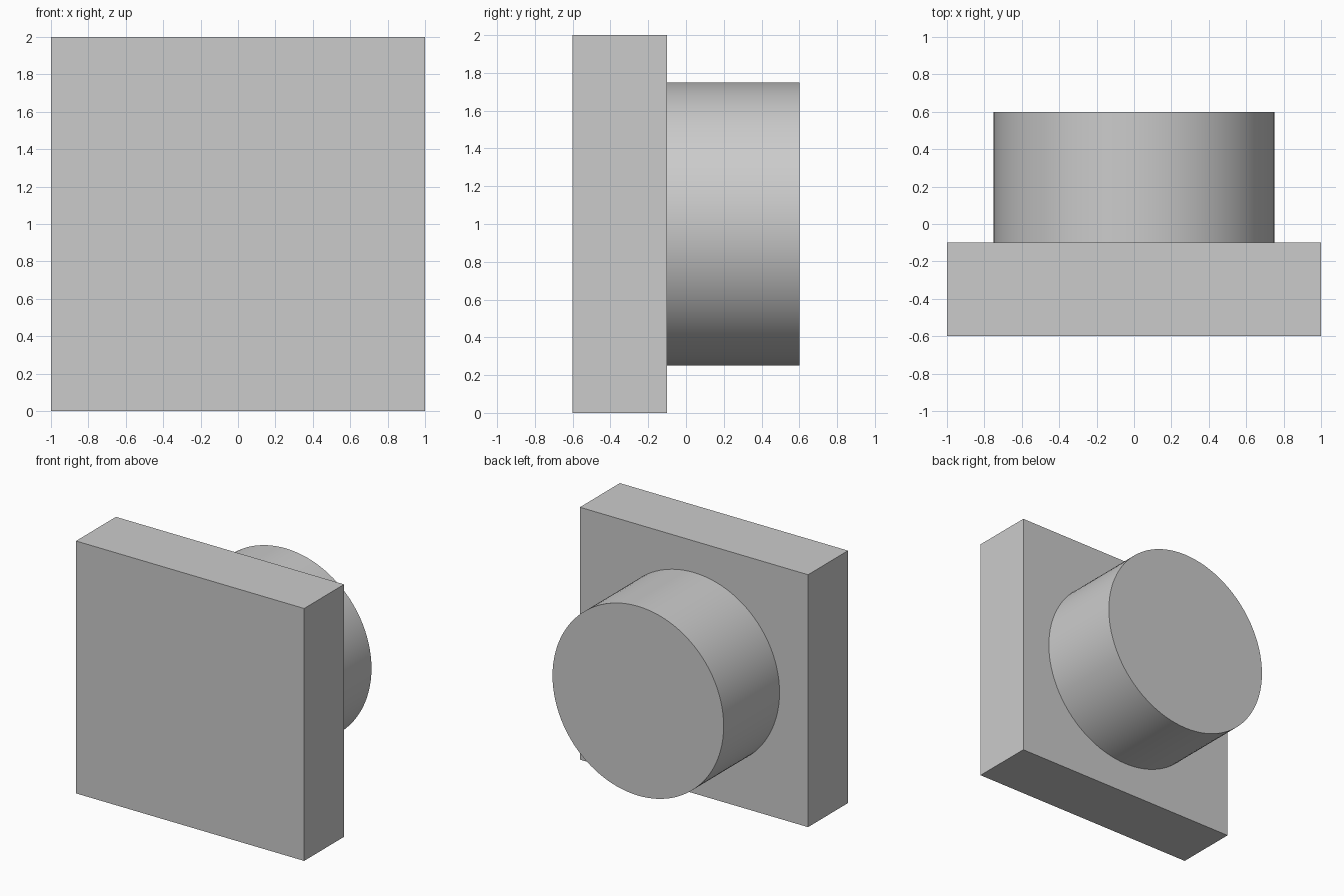
import bpy
import math

cube = bpy.data.objects.get("Cube")
if cube:
    bpy.data.objects.remove(cube, do_unlink=True)

# Single plain grey
GREY = (0.6, 0.6, 0.6, 1)
grey = bpy.data.materials.new("plain grey")
grey.use_nodes = True
grey.diffuse_color = GREY
grey.node_tree.nodes["Principled BSDF"].inputs["Base Color"].default_value = GREY


def finish(name):
    obj = bpy.context.object
    obj.name = name
    obj.data.materials.append(grey)
    bpy.ops.object.transform_apply(location=False, rotation=True, scale=True)
    return obj


# Square plate at the front
bpy.ops.mesh.primitive_cube_add(size=1, location=(0, -0.35, 1))
bpy.context.object.scale = (2, 0.5, 2)
finish("square_plate")

# Round boss on the back of the plate
bpy.ops.mesh.primitive_cylinder_add(
    vertices=96, radius=0.75, depth=0.7,
    location=(0, 0.25, 1), rotation=(math.pi / 2, 0, 0))
finish("round_boss")
bpy.ops.object.shade_smooth_by_angle(angle=math.radians(30))
